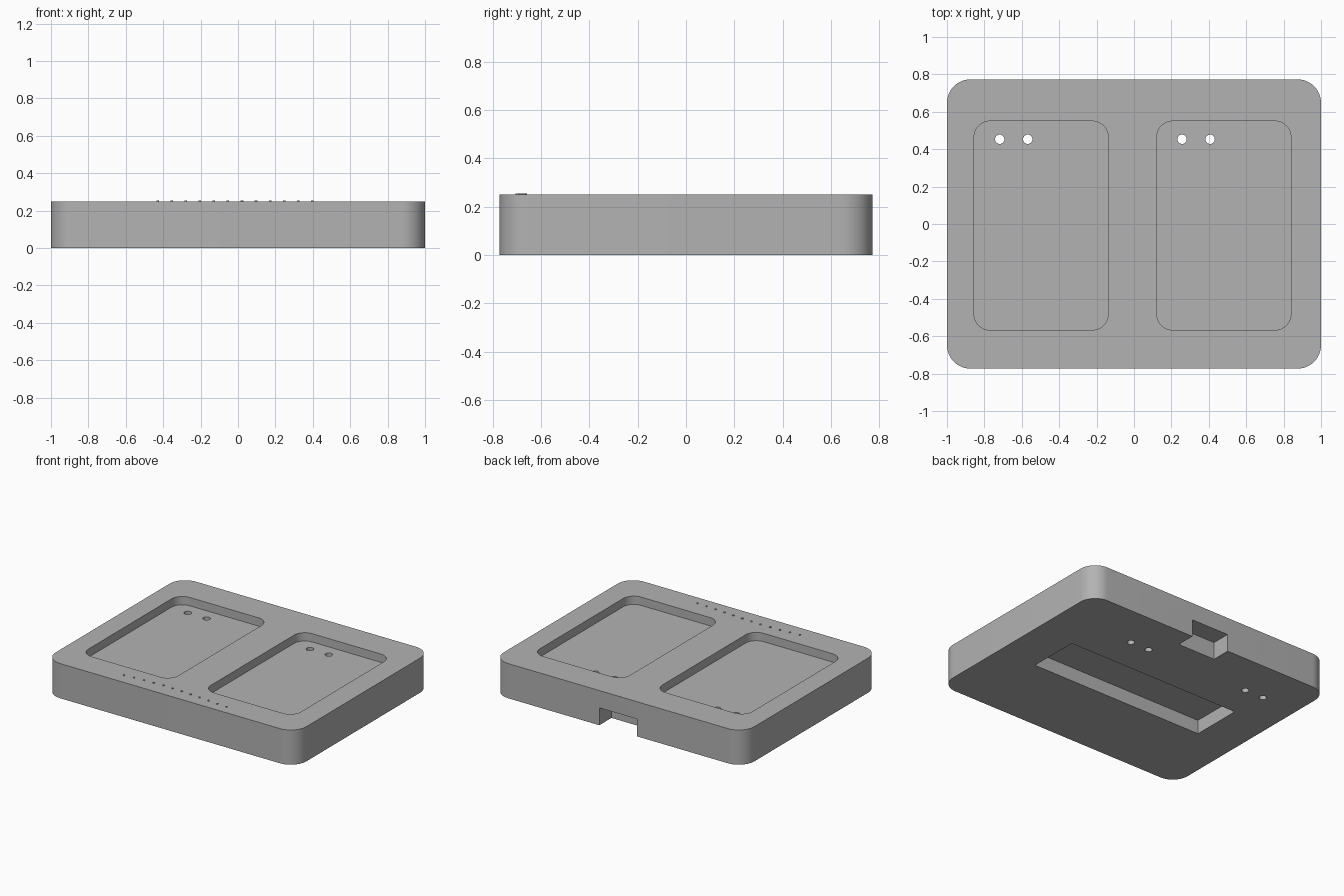
import bpy, bmesh, math

cube = bpy.data.objects.get("Cube")
if cube:
    bpy.data.objects.remove(cube, do_unlink=True)

HEIGHT = 0.25
POCKET_FLOOR = 0.19

grey = bpy.data.materials.new("plain grey")
grey.use_nodes = True
GREY = (0.45, 0.45, 0.45, 1)
grey.diffuse_color = GREY
grey.node_tree.nodes["Principled BSDF"].inputs["Base Color"].default_value = GREY


def rounded_outline(x0, x1, y0, y1, r, steps=12):
    if r == 0:
        return [(x0, y0), (x1, y0), (x1, y1), (x0, y1)]
    corners = [(x1 - r, y1 - r), (x0 + r, y1 - r), (x0 + r, y0 + r), (x1 - r, y0 + r)]
    return [(cx + r * math.cos(a), cy + r * math.sin(a))
            for k, (cx, cy) in enumerate(corners)
            for a in (math.pi / 2 * (k + i / steps) for i in range(steps + 1))]


def circle_outline(x, y, r, sides):
    return [(x + r * math.cos(math.tau * i / sides), y + r * math.sin(math.tau * i / sides))
            for i in range(sides)]


def prism(name, outlines, z0, z1):
    """Extrude one or more closed outlines from z0 to z1 as one object."""
    bm = bmesh.new()
    for outline in outlines:
        face = bm.faces.new([bm.verts.new((x, y, z0)) for x, y in outline])
        top = bmesh.ops.extrude_face_region(bm, geom=[face])["geom"]
        for v in top:
            if isinstance(v, bmesh.types.BMVert):
                v.co.z = z1
    bmesh.ops.recalc_face_normals(bm, faces=bm.faces)
    mesh = bpy.data.meshes.new(name)
    bm.to_mesh(mesh)
    bm.free()
    mesh.materials.append(grey)
    obj = bpy.data.objects.new(name, mesh)
    bpy.context.collection.objects.link(obj)
    return obj


def activate(obj):
    bpy.ops.object.select_all(action='DESELECT')
    obj.select_set(True)
    bpy.context.view_layer.objects.active = obj


def carve(target, cutter):
    cutter.hide_render = True
    mod = target.modifiers.new(cutter.name, 'BOOLEAN')
    mod.operation = 'DIFFERENCE'
    mod.solver = 'EXACT'
    mod.object = cutter
    activate(target)
    bpy.ops.object.modifier_apply(modifier=mod.name)
    bpy.data.objects.remove(cutter, do_unlink=True)


# Rounded tray body
body = prism("tray_body", [rounded_outline(-1, 1, -0.773, 0.773, 0.125)], 0, HEIGHT)

# Two shallow pockets in the top
pockets = [rounded_outline(x, x + 0.717, -0.567, 0.55, 0.085) for x in (-0.855, 0.122)]
carve(body, prism("pocket_cutter", pockets, POCKET_FLOOR, HEIGHT + 0.1))

# Long recess underneath and cable notch at the back
carve(body, prism("recess_cutter", [rounded_outline(-0.695, 0.695, -0.178, 0.195, 0)], -0.1, 0.1))
carve(body, prism("notch_cutter", [rounded_outline(-0.15, 0.15, 0.635, 0.9, 0)], -0.1, 0.125))

# Through holes at the rear of each pocket
holes = [circle_outline(x, 0.453, 0.025, 24) for x in (-0.718, -0.568, 0.257, 0.407)]
carve(body, prism("hole_cutter", holes, -0.1, HEIGHT + 0.1))

# Wavy row of tiny raised dots along the front edge
dots = [circle_outline(-0.43 + 0.0752 * i, -0.683 + 0.017 * math.cos(math.pi * (i - 4) / 8), 0.007, 12)
        for i in range(12)]
raised_dots = prism("raised_dots", dots, HEIGHT - 0.01, HEIGHT + 0.005)

for obj in (body, raised_dots):
    activate(obj)
    bpy.ops.object.shade_smooth_by_angle(angle=math.radians(35))
